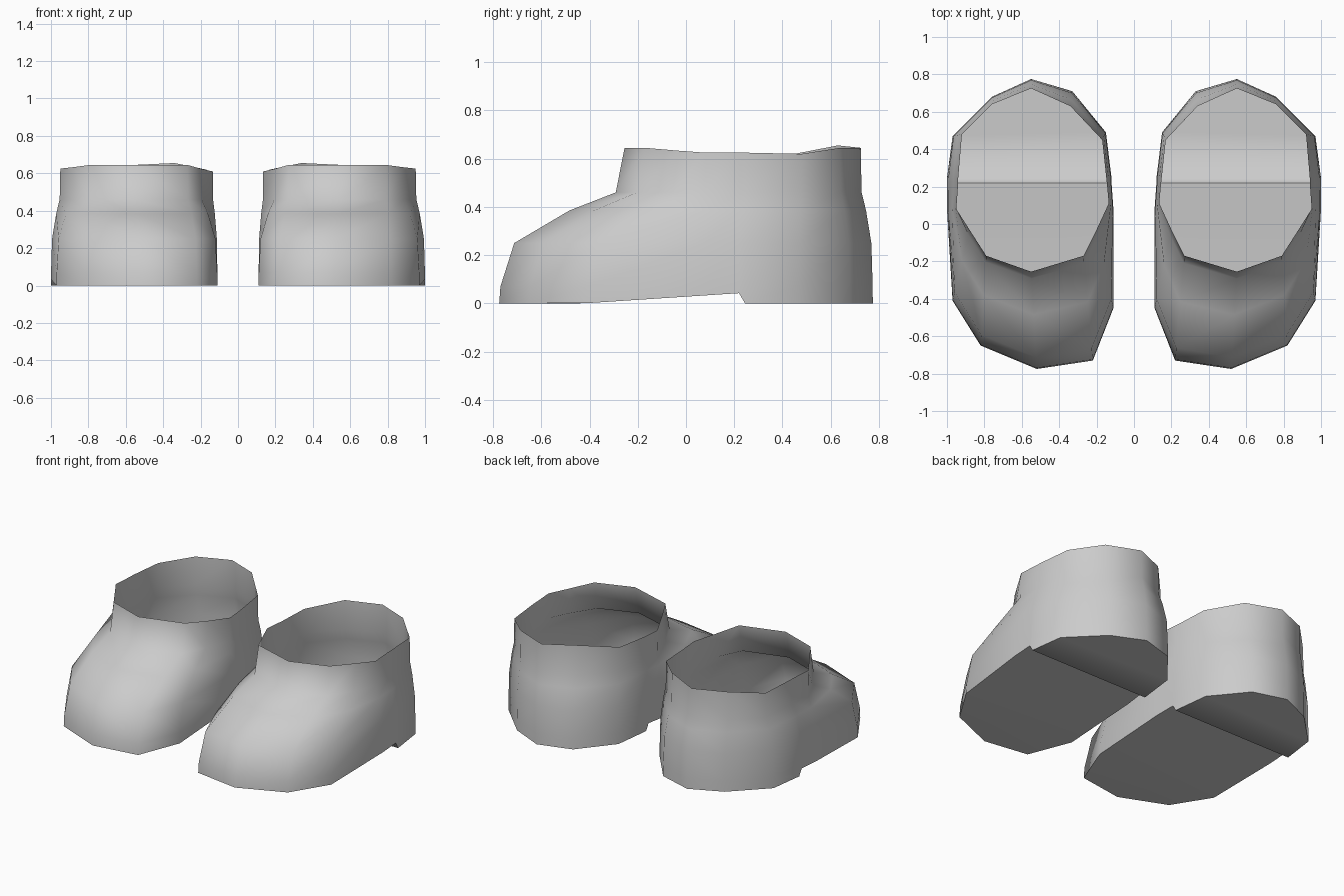
import bpy, bmesh, math

if "Cube" in bpy.data.objects:
    bpy.data.objects.remove(bpy.data.objects["Cube"])

# Columns around the shoe, from toe, along the outer side, round the heel and back:
# (base x, base y, rim x, rim y, rim z)
COLUMNS = [
    (0.52, -0.775, 0.55, -0.255, 0.645),
    (0.82, -0.65, 0.79, -0.17, 0.645),
    (0.97, -0.41, 0.88, -0.03, 0.633),
    (1.00, 0.08, 0.95, 0.08, 0.625),
    (1.00, 0.22, 0.94, 0.22, 0.625),
    (1.00, 0.245, 0.94, 0.245, 0.625),
    (0.97, 0.47, 0.92, 0.48, 0.62),
    (0.76, 0.68, 0.76, 0.64, 0.645),
    (0.55, 0.775, 0.55, 0.725, 0.645),
    (0.33, 0.71, 0.34, 0.63, 0.655),
    (0.15, 0.49, 0.17, 0.45, 0.62),
    (0.12, 0.245, 0.148, 0.245, 0.61),
    (0.12, 0.22, 0.145, 0.22, 0.61),
    (0.11, 0.08, 0.135, 0.11, 0.61),
    (0.11, -0.45, 0.20, -0.03, 0.625),
    (0.22, -0.73, 0.27, -0.17, 0.645),
]
# Rings up the side: (blend from base to rim outline, height); None = base or rim height
RINGS = [(0.0, None), (0.01, 0.07), (0.12, 0.25), (0.56, 0.385), (0.93, 0.46), (1.0, None)]


def sole_height(y):
    """Arch rises from the ball of the foot to the heel step."""
    return 0.042 * (y + 0.42) / 0.64 if -0.42 < y < 0.23 else 0.0


def make_shoe(name, side):
    bm = bmesh.new()
    rings = []
    for f, z in RINGS:
        ring = []
        for bx, by, rx, ry, rz in COLUMNS:
            h = z
            if z is None:
                h = rz if f else sole_height(by)
            ring.append(bm.verts.new((side * (bx + (rx - bx) * f), by + (ry - by) * f, h)))
        rings.append(ring)
    n = len(COLUMNS)

    # Upper: open collar shell
    for low, high in zip(rings, rings[1:]):
        for i in range(n):
            j = (i + 1) % n
            bm.faces.new((low[i], low[j], high[j], high[i]))

    # Sole: strips across, with arch and heel step
    base = rings[0]
    half = n // 2
    for i in range(half):
        corners = [base[i], base[i + 1], base[n - i - 1], base[(n - i) % n]]
        bm.faces.new(list(dict.fromkeys(corners)))

    bmesh.ops.recalc_face_normals(bm, faces=bm.faces)
    mesh = bpy.data.meshes.new(name)
    bm.to_mesh(mesh)
    bm.free()
    obj = bpy.data.objects.new(name, mesh)
    bpy.context.collection.objects.link(obj)
    bpy.ops.object.select_all(action='DESELECT')
    obj.select_set(True)
    bpy.context.view_layer.objects.active = obj
    bpy.ops.object.shade_smooth_by_angle(angle=math.radians(60))


make_shoe("shoe_right", 1)
make_shoe("shoe_left", -1)
